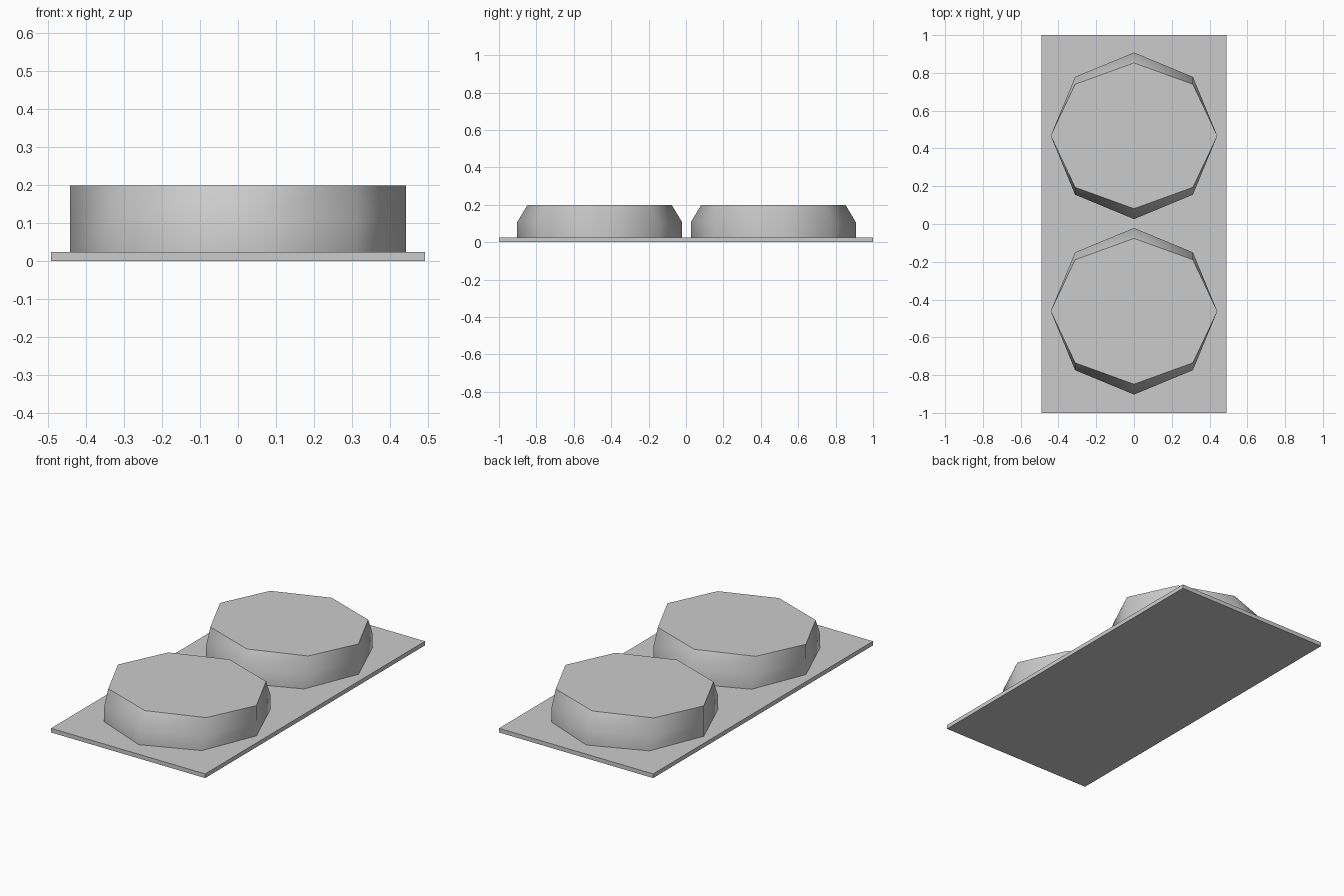
import bpy, bmesh, math

if "Cube" in bpy.data.objects:
    bpy.data.objects.remove(bpy.data.objects["Cube"])

PLATE_TOP = 0.024
RADIUS = 0.441


def new_object(name, bm):
    mesh = bpy.data.meshes.new(name)
    bmesh.ops.recalc_face_normals(bm, faces=bm.faces)
    bm.to_mesh(mesh)
    bm.free()
    obj = bpy.data.objects.new(name, mesh)
    bpy.context.collection.objects.link(obj)
    return obj


# Thin rectangular base plate
bm = bmesh.new()
bmesh.ops.create_cube(bm, size=1)
for v in bm.verts:
    v.co.x *= 0.982
    v.co.y *= 2.0
    v.co.z = (v.co.z + 0.5) * PLATE_TOP
new_object("base_plate", bm)


# Octagonal pad: straight wall, then a top that narrows along y only
def pad(name, y):
    bm = bmesh.new()
    rings = []
    for z, y_scale in ((PLATE_TOP, 1.0), (0.107, 1.0), (0.199, 0.875)):
        rings.append([bm.verts.new((RADIUS * math.cos(i * math.pi / 4),
                                    y + RADIUS * y_scale * math.sin(i * math.pi / 4), z))
                      for i in range(8)])
    for low, high in zip(rings, rings[1:]):
        for i in range(8):
            j = (i + 1) % 8
            bm.faces.new((low[i], low[j], high[j], high[i]))
    bm.faces.new(rings[-1])
    bm.faces.new(rings[0][::-1])
    obj = new_object(name, bm)
    bpy.ops.object.select_all(action='DESELECT')
    obj.select_set(True)
    bpy.context.view_layer.objects.active = obj
    bpy.ops.object.shade_smooth_by_angle(angle=math.radians(50))


pad("back_pad", 0.467)
pad("front_pad", -0.462)
